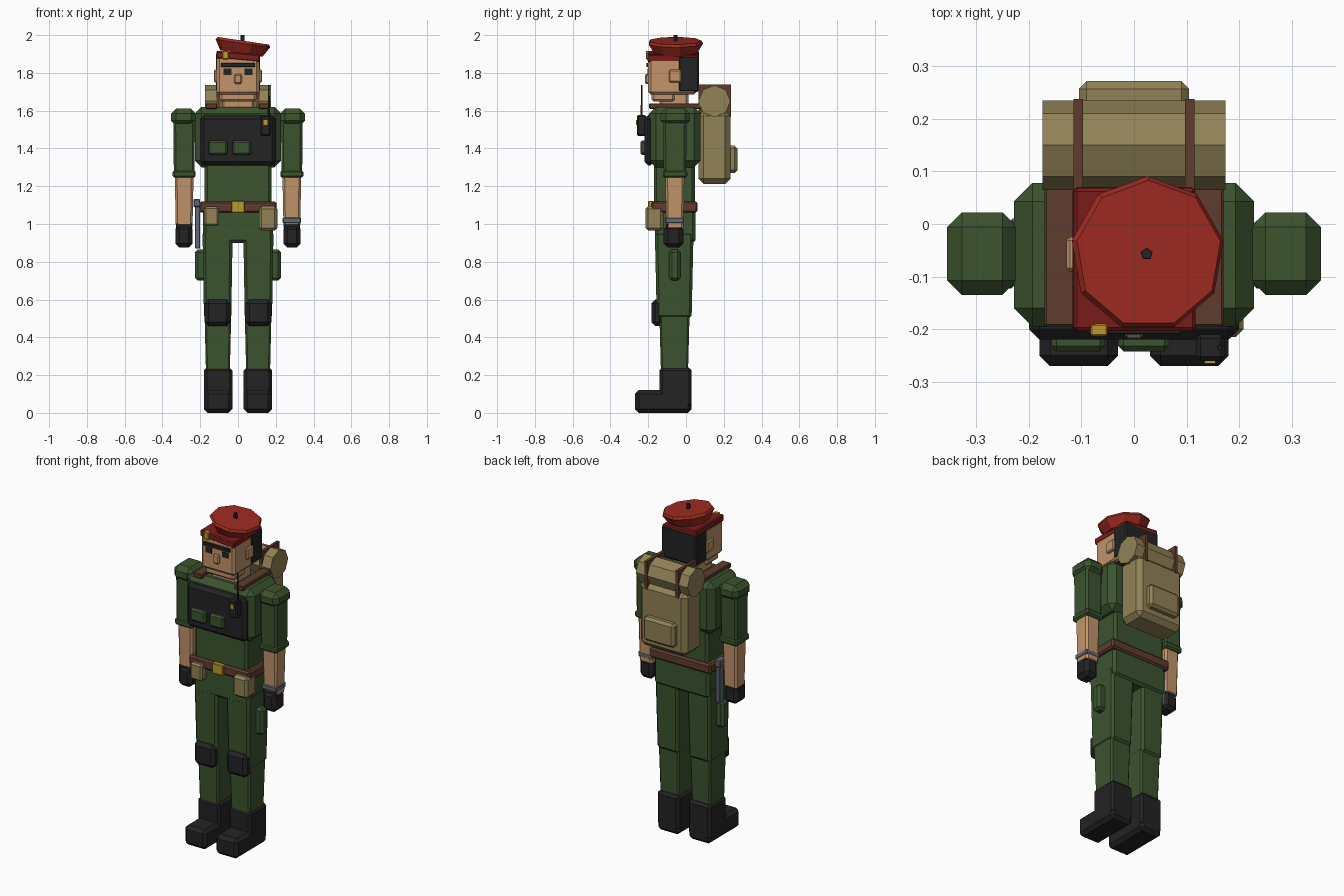
import bpy
import bmesh
import math
from mathutils import Matrix, Vector

if "Cube" in bpy.data.objects:
    bpy.data.objects.remove(bpy.data.objects["Cube"])


def material(name, hex_code):
    """Flat material from a display colour, converted to linear values."""
    srgb = [c / 255 for c in bytes.fromhex(hex_code)]
    colour = [c / 12.92 if c < 0.04 else ((c + 0.055) / 1.055) ** 2.4 for c in srgb] + [1]
    mat = bpy.data.materials.new(name)
    mat.use_nodes = True
    mat.diffuse_color = colour
    mat.node_tree.nodes["Principled BSDF"].inputs["Base Color"].default_value = colour
    return mat


green = material("uniform green", "3c532f")
black = material("soft black", "232325")
red = material("beret red", "a02b22")
dark_red = material("band dark red", "7c1c1c")
skin = material("skin", "c2946b")
brown = material("leather brown", "5e3c2e")
tan = material("canvas tan", "918257")
gold = material("brass", "bd992a")
grey = material("steel grey", "636973")


def finish(name, mat, bm):
    bmesh.ops.recalc_face_normals(bm, faces=bm.faces)
    mesh = bpy.data.meshes.new(name)
    bm.to_mesh(mesh)
    bm.free()
    mesh.materials.append(mat)
    obj = bpy.data.objects.new(name, mesh)
    bpy.context.collection.objects.link(obj)
    return obj


def box(name, mat, x, y, z, bevel=0.01, taper=1.0, tilt=0.0):
    """Chamfered box between limits; taper scales the bottom, tilt leans sideways."""
    lo, hi = Vector((x[0], y[0], z[0])), Vector((x[1], y[1], z[1]))
    centre, size = (lo + hi) / 2, hi - lo
    bm = bmesh.new()
    bmesh.ops.create_cube(bm, size=1, matrix=Matrix.Diagonal((*size, 1)))
    if bevel:
        bmesh.ops.bevel(bm, geom=bm.edges[:], offset=bevel, segments=1, affect='EDGES')
    for v in bm.verts:
        k = taper + (1 - taper) * (v.co.z / size.z + 0.5)
        v.co.x *= k
        v.co.y *= k
    turn = Matrix.Rotation(math.radians(tilt), 4, 'Y')
    bmesh.ops.transform(bm, matrix=Matrix.Translation(centre) @ turn, verts=bm.verts)
    return finish(name, mat, bm)


def pair(name, mat, x, y, z, **options):
    """The same box on both sides of the body."""
    box("left_" + name, mat, x, y, z, **options)
    box("right_" + name, mat, (-x[1], -x[0]), y, z, **options)


def middle(name, mat, half_width, y, z, **options):
    """A box centred on the body."""
    return box(name, mat, (-half_width, half_width), y, z, **options)


def lathe(name, mat, profile, sides, place, turn=0):
    """Low-sided turned form from (radius, height) points."""
    bm = bmesh.new()
    rings = []
    for radius, height in profile:
        angles = [math.pi / 2 + i * math.tau / sides for i in range(sides)]
        rings.append([bm.verts.new((radius * math.cos(a), radius * math.sin(a), height))
                      for a in angles])
    for low, high in zip(rings, rings[1:]):
        for i in range(sides):
            j = (i + 1) % sides
            bm.faces.new((low[i], low[j], high[j], high[i]))
    bm.faces.new(rings[0])
    bm.faces.new(rings[-1])
    spin = Matrix.Rotation(math.radians(turn), 4, 'Y')
    bmesh.ops.transform(bm, matrix=Matrix.Translation(place) @ spin, verts=bm.verts)
    return finish(name, mat, bm)


# Legs and boots
pair("boot_shaft", black, (0.03, 0.18), (-0.14, 0.03), (0.03, 0.24), bevel=0.015)
pair("boot_foot", black, (0.03, 0.18), (-0.27, 0.03), (0, 0.12), bevel=0.02)
pair("shin", green, (0.035, 0.178), (-0.142, 0.02), (0.2, 0.56), taper=0.88)
pair("thigh", green, (0.028, 0.188), (-0.165, 0.04), (0.5, 0.96), bevel=0.015, taper=0.9)
pair("knee_pad", black, (0.04, 0.177), (-0.182, -0.12), (0.46, 0.6), bevel=0.02)
pair("thigh_pouch", green, (0.16, 0.228), (-0.09, -0.03), (0.7, 0.865), bevel=0.015)

# Hips, belt and belt gear
middle("pelvis", green, 0.185, (-0.165, 0.05), (0.9, 1.1), bevel=0.015)
middle("belt", brown, 0.205, (-0.185, 0.062), (1.06, 1.12))
middle("belt_buckle", gold, 0.035, (-0.2, -0.17), (1.06, 1.122), bevel=0.004)
box("right_belt_pouch", tan, (-0.18, -0.1), (-0.21, -0.15), (0.99, 1.092))
box("left_belt_pouch", tan, (0.11, 0.208), (-0.215, -0.12), (0.965, 1.095), bevel=0.015)
box("knife_sheath", grey, (-0.228, -0.2), (-0.04, 0), (0.87, 1.1), bevel=0.004)
box("knife_guard", grey, (-0.236, -0.2), (-0.055, 0.01), (1.09, 1.132), bevel=0.005)

# Torso and chest rig
middle("abdomen", green, 0.177, (-0.17, 0.048), (1.09, 1.34), bevel=0.015)
middle("chest", green, 0.228, (-0.195, 0.078), (1.3, 1.62), bevel=0.035)
middle("vest_plate", black, 0.2, (-0.22, -0.17), (1.31, 1.577), bevel=0.02)
box("right_vest_pocket", green, (-0.157, -0.055), (-0.242, -0.2), (1.365, 1.442))
box("left_vest_pocket", green, (-0.03, 0.068), (-0.242, -0.2), (1.365, 1.442))
box("radio", black, (0.118, 0.172), (-0.26, -0.21), (1.465, 1.577), bevel=0.008)
box("radio_display", gold, (0.134, 0.155), (-0.265, -0.258), (1.525, 1.55), bevel=0)
lathe("radio_antenna", black, [(0.006, 0), (0.005, 0.17)], 5, (0.163, -0.235, 1.567))
pair("shoulder_strap", brown, (0.11, 0.17), (-0.195, 0.08), (1.61, 1.638), bevel=0.004)

# Arms
pair("shoulder_cap", green, (0.222, 0.355), (-0.135, 0.022), (1.52, 1.612), bevel=0.028)
pair("sleeve", green, (0.228, 0.342), (-0.12, 0.003), (1.26, 1.56), bevel=0.012, taper=0.96)
pair("sleeve_cuff", green, (0.224, 0.346), (-0.123, 0.007), (1.245, 1.285))
pair("forearm", skin, (0.235, 0.335), (-0.11, -0.008), (0.97, 1.27), bevel=0.012, taper=0.88)
pair("glove", black, (0.24, 0.332), (-0.118, -0.014), (0.875, 0.995), bevel=0.022)
pair("glove_cuff", black, (0.243, 0.327), (-0.105, -0.02), (0.97, 1.005), bevel=0.005)
box("wrist_watch", grey, (0.236, 0.334), (-0.11, -0.012), (1.004, 1.034), bevel=0.005)

# Head and face
middle("neck", skin, 0.085, (-0.14, 0.012), (1.59, 1.71), bevel=0.012)
middle("head", skin, 0.113, (-0.2, 0.055), (1.685, 1.89), bevel=0.015)
middle("jaw", skin, 0.098, (-0.182, -0.06), (1.648, 1.72), bevel=0.012)
middle("nose", skin, 0.02, (-0.217, -0.18), (1.74, 1.795), bevel=0.008)
pair("ear", skin, (0.1, 0.128), (-0.09, -0.025), (1.75, 1.817), bevel=0.006)
pair("eye", black, (0.035, 0.077), (-0.205, -0.195), (1.79, 1.822), bevel=0)
middle("brow", black, 0.09, (-0.21, -0.19), (1.83, 1.853), bevel=0.003)
middle("hair", black, 0.117, (-0.04, 0.07), (1.7, 1.89), bevel=0.008)

# Beret, leaning toward the left ear
middle("beret_band", dark_red, 0.116, (-0.203, 0.068), (1.868, 1.907), bevel=0.006, tilt=5)
lathe("beret_crown", red, [(0.115, -0.068), (0.148, -0.014), (0.14, 0)], 9,
      (0.028, -0.057, 1.97), turn=8.5)
lathe("beret_stem", black, [(0.012, -0.01), (0.011, 0.03)], 5, (0.024, -0.057, 1.97))
box("beret_badge", gold, (-0.083, -0.05), (-0.213, -0.19), (1.872, 1.916), bevel=0.003)

# Backpack with a rolled blanket held by two straps
middle("backpack", tan, 0.16, (0.065, 0.235), (1.212, 1.6), bevel=0.028)
middle("backpack_pocket", tan, 0.105, (0.21, 0.272), (1.27, 1.415), bevel=0.015)
lathe("blanket_roll", tan, [(0.085, -0.174), (0.085, 0.174)], 8, (0, 0.15, 1.65), turn=90)
pair("roll_strap", brown, (0.097, 0.115), (0.065, 0.238), (1.567, 1.738), bevel=0)
